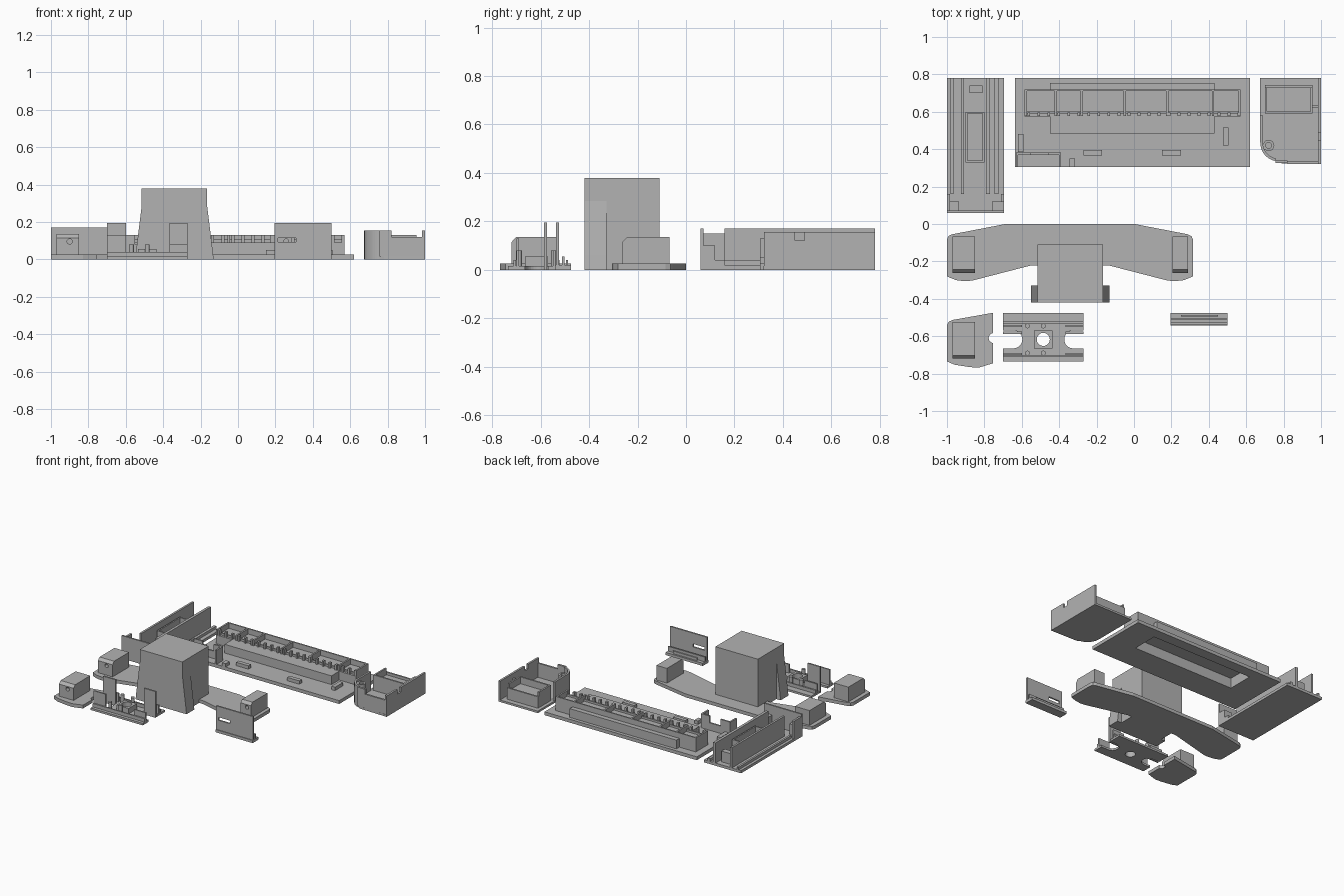
import bpy, bmesh, math

grey = bpy.data.materials.new("plain_grey")
grey.diffuse_color = (0.45, 0.45, 0.45, 1)


def finish(name, bm):
    bmesh.ops.recalc_face_normals(bm, faces=bm.faces)
    me = bpy.data.meshes.new(name)
    bm.to_mesh(me)
    bm.free()
    ob = bpy.data.objects.new(name, me)
    bpy.context.collection.objects.link(ob)
    me.materials.append(grey)
    return ob


def boxes(name, *items):
    """Each item is x0, x1, y0, y1, z0, z1."""
    bm = bmesh.new()
    for x0, x1, y0, y1, z0, z1 in items:
        vs = bmesh.ops.create_cube(bm, size=1)["verts"]
        for v in vs:
            v.co = (x0 if v.co.x < 0 else x1, y0 if v.co.y < 0 else y1,
                    z0 if v.co.z < 0 else z1)
    return finish(name, bm)


def prism(name, pts, z0, z1):
    bm = bmesh.new()
    lo = [bm.verts.new((x, y, z0)) for x, y in pts]
    hi = [bm.verts.new((x, y, z1)) for x, y in pts]
    bm.faces.new(lo)
    bm.faces.new(hi)
    n = len(pts)
    for i in range(n):
        bm.faces.new((lo[i], lo[(i + 1) % n], hi[(i + 1) % n], hi[i]))
    return finish(name, bm)


def disc(cx, cy, r, n=24, a0=0, a1=360):
    closed = a1 - a0 == 360
    steps = n if closed else n + 1
    return [(cx + r * math.cos(math.radians(a0 + (a1 - a0) * i / n)),
             cy + r * math.sin(math.radians(a0 + (a1 - a0) * i / n))) for i in range(steps)]


def cut(ob, cutter):
    m = ob.modifiers.new("cut", "BOOLEAN")
    m.object = cutter
    m.solver = "EXACT"
    cutter.hide_render = True
    cutter.hide_viewport = True
    cutter.display_type = "WIRE"


# ---- left tray: base, long walls, end wall and fittings
boxes("side_tray_base", (-1, -0.695, 0.06, 0.78, 0, 0.02))
boxes("side_tray_walls",
      (-0.925, -0.91, 0.16, 0.78, 0.02, 0.17), (-0.79, -0.77, 0.16, 0.78, 0.02, 0.17))
boxes("side_tray_end", (-1, -0.695, 0.06, 0.072, 0.02, 0.17),
      (-1, -0.935, 0.072, 0.12, 0.02, 0.1), (-0.76, -0.695, 0.072, 0.12, 0.02, 0.1),
      (-1, -0.985, 0.072, 0.16, 0.02, 0.15), (-0.71, -0.695, 0.072, 0.16, 0.02, 0.04))
boxes("side_tray_rails", (-0.98, -0.965, 0.16, 0.78, 0.02, 0.04),
      (-0.745, -0.725, 0.16, 0.78, 0.02, 0.04))
boxes("side_tray_cradle", (-0.9, -0.89, 0.33, 0.6, 0.02, 0.13), (-0.81, -0.8, 0.33, 0.6, 0.02, 0.13),
      (-0.89, -0.81, 0.33, 0.34, 0.02, 0.13), (-0.89, -0.81, 0.59, 0.6, 0.02, 0.13),
      (-0.89, -0.81, 0.34, 0.59, 0.02, 0.07), (-0.88, -0.81, 0.7, 0.74, 0.02, 0.1))

# ---- centre board with hollow pod open below
board = boxes("board", (-0.635, 0.62, 0.305, 0.78, 0, 0.025))
pod = boxes("board_pod", (-0.45, 0.43, 0.485, 0.755, 0.025, 0.09))
bench = boxes("rack_floor", (-0.585, 0.57, 0.575, 0.72, 0.025, 0.09))
hollow = boxes("pod_cutter", (-0.43, 0.41, 0.505, 0.7, -0.02, 0.075))
for ob in (board, pod, bench):
    cut(ob, hollow)
# rack walls, dividers and a row of pegs
rack = [(-0.585, 0.57, 0.71, 0.72, 0.09, 0.13)]
for x in (-0.585, -0.425, -0.285, -0.055, 0.172, 0.417, 0.558):
    rack.append((x, x + 0.012, 0.578, 0.71, 0.09, 0.13))
for i in range(22):
    x = -0.57 + i * 0.0535
    rack.append((x, x + 0.015, 0.577, 0.597, 0.09, 0.13))
rack.append((-0.585, 0.57, 0.592, 0.602, 0.09, 0.105))
boxes("rack_walls", *rack)
# raised pads and corner bracket
boxes("board_pads", (-0.27, -0.17, 0.365, 0.395, 0.025, 0.05), (0.15, 0.25, 0.365, 0.395, 0.025, 0.05),
      (0.475, 0.505, 0.42, 0.515, 0.025, 0.05), (-0.62, -0.59, 0.385, 0.48, 0.025, 0.05),
      (-0.345, -0.315, 0.305, 0.35, 0.025, 0.05))
boxes("corner_bracket", (-0.62, -0.55, 0.37, 0.382, 0.025, 0.13), (-0.46, -0.39, 0.37, 0.382, 0.025, 0.13),
      (-0.55, -0.46, 0.37, 0.382, 0.025, 0.08), (-0.402, -0.39, 0.305, 0.37, 0.025, 0.13),
      (-0.632, -0.62, 0.305, 0.382, 0.025, 0.13))

# ---- right housing with rounded corner
arc = disc(0.775, 0.435, 0.1, 10, 180, 260)
prism("housing_base", [(0.675, 0.78)] + arc + [(0.78, 0.325), (1, 0.32), (1, 0.78)], 0, 0.015)
inner = disc(0.775, 0.435, 0.086, 10, 260, 180)
prism("housing_curved_wall", [(0.675, 0.58)] + arc + inner + [(0.689, 0.58)], 0.015, 0.155)
boxes("housing_walls", (0.757, 0.82, 0.325, 0.34, 0.015, 0.155), (0.82, 0.985, 0.322, 0.336, 0.015, 0.12),
      (0.985, 1, 0.322, 0.45, 0.015, 0.155), (0.985, 1, 0.45, 0.49, 0.015, 0.12),
      (0.985, 1, 0.49, 0.78, 0.015, 0.155), (0.95, 0.985, 0.62, 0.635, 0.015, 0.12))
boxes("housing_cell", (0.7, 0.955, 0.59, 0.602, 0.015, 0.13), (0.7, 0.955, 0.73, 0.742, 0.015, 0.1),
      (0.7, 0.712, 0.602, 0.73, 0.015, 0.13), (0.943, 0.955, 0.602, 0.73, 0.015, 0.13),
      (0.712, 0.943, 0.602, 0.73, 0.015, 0.08))
boss = prism("housing_boss", disc(0.72, 0.42, 0.03), 0.015, 0.14)
cut(boss, prism("boss_cutter", disc(0.72, 0.42, 0.016), 0.05, 0.2))

# ---- swept panel, symmetric about its own middle
half = [(0.345, 0), (0.63, -0.055), (0.65, -0.065), (0.658, -0.085), (0.658, -0.28),
        (0.61, -0.3), (0.56, -0.306), (0.52, -0.302), (0.21, -0.222)]
mid = -0.3425
prism("swept_panel", [(mid + x, y) for x, y in half] + [(mid - x, y) for x, y in reversed(half)], 0, 0.025)
# column with flared front cheeks
boxes("column", (-0.515, -0.165, -0.42, -0.11, 0, 0.38))
for s, nm in ((-1, "left"), (1, "right")):
    bm = bmesh.new()
    tri = [(0.17, 0), (0.21, 0), (0.203, 0.06), (0.175, 0.285), (0.17, 0.285)]
    a = [bm.verts.new((-0.34 + s * x, -0.42, z)) for x, z in tri]
    b = [bm.verts.new((-0.34 + s * x, -0.328, z)) for x, z in tri]
    bm.faces.new(a)
    bm.faces.new(b)
    for i in range(5):
        j = (i + 1) % 5
        bm.faces.new((a[i], a[j], b[j], b[i]))
    finish(nm + "_column_cheek", bm)


def end_pod(name, x0, x1, y0, y1):
    """Block with a sloped front top edge and a small round hole in front."""
    prof = [(y0, 0.025), (y0, 0.115), (y0 + 0.018, 0.135), (y1, 0.135), (y1, 0.025)]
    bm = bmesh.new()
    a = [bm.verts.new((x0, y, z)) for y, z in prof]
    b = [bm.verts.new((x1, y, z)) for y, z in prof]
    bm.faces.new(a)
    bm.faces.new(b)
    for i in range(5):
        j = (i + 1) % 5
        bm.faces.new((a[i], a[j], b[j], b[i]))
    ob = finish(name, bm)
    hole = prism(name + "_cutter", disc(0, 0, 0.014, 16), -0.03, 0.03)
    hole.rotation_euler = (math.pi / 2, 0, 0)
    hole.location = ((x0 + x1) / 2 + 0.01, y0, 0.095)
    cut(ob, hole)


end_pod("left_panel_pod", -0.97, -0.85, -0.262, -0.068)
end_pod("right_panel_pod", 0.205, 0.29, -0.262, -0.068)

# ---- separate panel tip
tip = prism("panel_tip", [(-0.97, -0.513), (-0.755, -0.475), (-0.755, -0.745), (-0.83, -0.768),
                          (-0.88, -0.765), (-0.96, -0.752), (-1, -0.735), (-1, -0.54), (-0.99, -0.522)], 0, 0.025)
cut(tip, prism("tip_cutter", disc(-0.75, -0.61, 0.027), -0.02, 0.06))
end_pod("tip_pod", -0.97, -0.85, -0.72, -0.525)

# ---- mounting bracket with notched ends and a central hole
plate = boxes("mount_plate", (-0.7, -0.27, -0.735, -0.475, 0, 0.015))
for s, nm in ((-1, "left"), (1, "right")):
    cx = -0.485 + s * 0.16
    ang = (90, -90) if s < 0 else (270, 90)
    pts = disc(cx, -0.617, 0.048, 12, *ang)
    pts += [(-0.485 + s * 0.25, pts[-1][1]), (-0.485 + s * 0.25, pts[0][1])]
    cut(plate, prism(nm + "_notch_cutter", pts, -0.02, 0.06))
collar = boxes("mount_collar", (-0.535, -0.435, -0.665, -0.57, 0.015, 0.055))
bore = prism("bore_cutter", disc(-0.485, -0.617, 0.035), -0.02, 0.1)
cut(plate, bore)
cut(collar, bore)
boxes("mount_ribs", (-0.7, -0.27, -0.532, -0.522, 0.015, 0.04), (-0.7, -0.27, -0.712, -0.702, 0.015, 0.04),
      (-0.7, -0.6, -0.587, -0.575, 0, 0.195), (-0.365, -0.27, -0.587, -0.575, 0, 0.195),
      (-0.7, -0.6, -0.7, -0.69, 0.015, 0.13), (-0.365, -0.27, -0.7, -0.69, 0.015, 0.08),
      (-0.7, -0.6, -0.55, -0.54, 0.015, 0.08), (-0.365, -0.27, -0.55, -0.54, 0.015, 0.08))
for i, (x, y) in enumerate([(-0.57, -0.545), (-0.485, -0.545), (-0.57, -0.69), (-0.485, -0.69)]):
    prism("mount_post_%d" % i, disc(x, y, 0.013, 16), 0.015, 0.08)

# ---- upright slotted plate on a ribbed foot
wall = boxes("slot_plate", (0.195, 0.5, -0.537, -0.525, 0.02, 0.195))
cut(wall, boxes("slot_cutter", (0.215, 0.31, -0.6, -0.5, 0.092, 0.115)))
boxes("slot_plate_foot", (0.195, 0.5, -0.542, -0.475, 0, 0.02), (0.195, 0.5, -0.512, -0.502, 0.02, 0.055),
      (0.25, 0.45, -0.495, -0.487, 0.02, 0.04))
